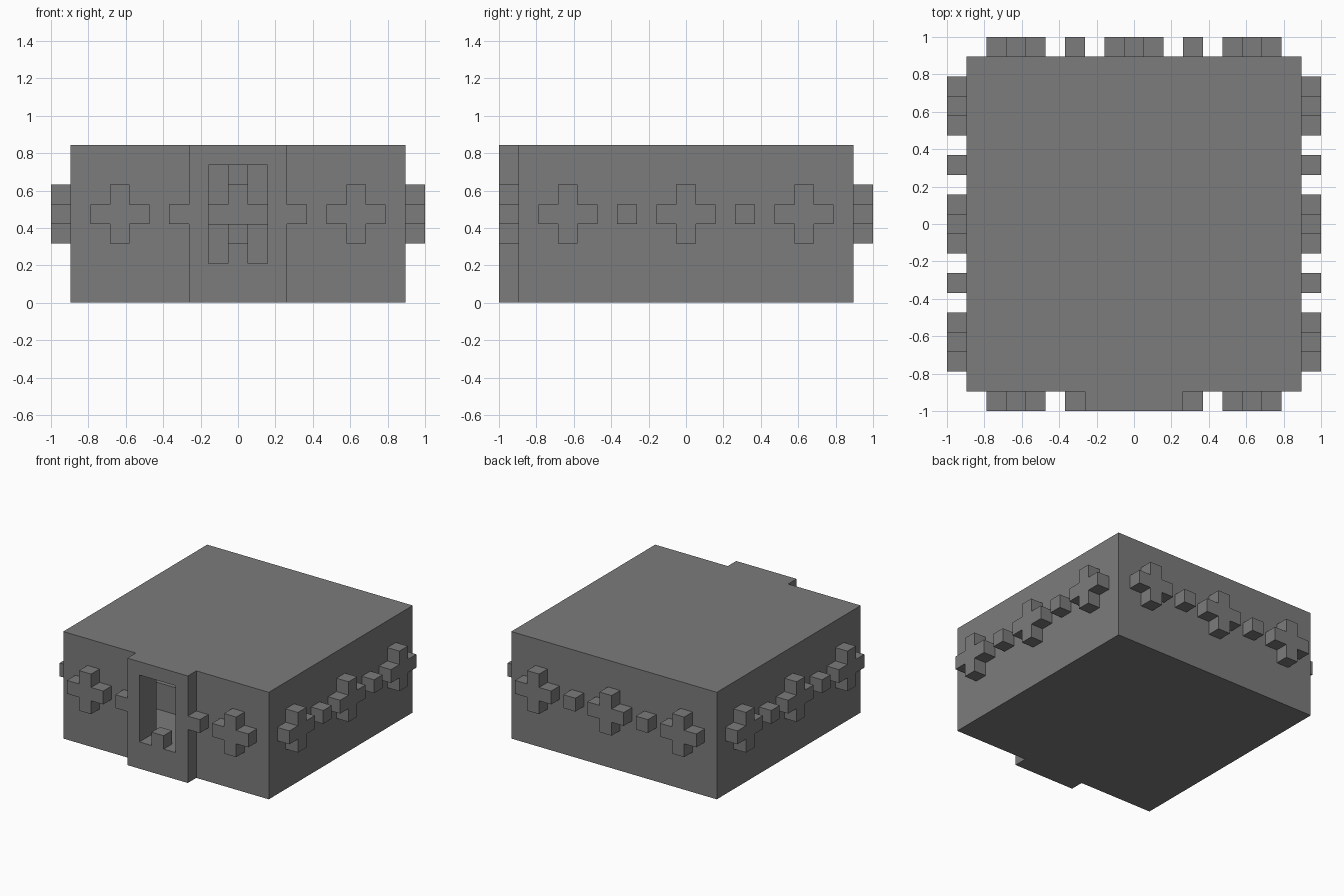
import bpy, bmesh
from math import pi
from mathutils import Matrix, Vector

old = bpy.data.objects.get("Cube")
if old:
    bpy.data.objects.remove(old, do_unlink=True)

U = 1 / 19  # modular block unit

stone = bpy.data.materials.new("grey_stone")
stone.use_nodes = True
stone.diffuse_color = (0.2, 0.2, 0.2, 1)
stone.node_tree.nodes["Principled BSDF"].inputs["Base Color"].default_value = (0.2, 0.2, 0.2, 1)


def prism(name, outline, sweep, place=Matrix()):
    """Extrude a closed outline (in units) along a vector, then place it."""
    bm = bmesh.new()
    face = bm.faces.new([bm.verts.new(Vector(p) * U) for p in outline])
    top = bmesh.ops.extrude_face_region(bm, geom=[face])["geom"]
    moved = [v for v in top if isinstance(v, bmesh.types.BMVert)]
    bmesh.ops.translate(bm, verts=moved, vec=Vector(sweep) * U)
    bmesh.ops.recalc_face_normals(bm, faces=bm.faces)
    bm.transform(place)
    mesh = bpy.data.meshes.new(name)
    bm.to_mesh(mesh)
    bm.free()
    mesh.materials.append(stone)
    obj = bpy.data.objects.new(name, mesh)
    bpy.context.collection.objects.link(obj)
    return obj


def box(name, lo, hi, place=Matrix()):
    (a, b, c), (d, e, f) = lo, hi
    return prism(name, [(a, b, c), (d, b, c), (d, e, c), (a, e, c)], (0, 0, f - c), place)


# Main block with the projecting doorway panel
plan = [(-17, -17), (-5, -17), (-5, -19), (5, -19), (5, -17), (17, -17), (17, 17), (-17, 17)]
body = prism("body", [(x, y, 0) for x, y in plan], (0, 0, 16))

# Hollow room with a raised rear floor, reached through the doorway
section = [(-15, 4), (-9, 4), (-9, 8), (15, 8), (15, 14), (-15, 14)]
room = prism("room_cutter", [(-15, y, z) for y, z in section], (30, 0, 0))
door = box("doorway_cutter", (-3, -21, 4), (3, -14, 14))
for cutter in (room, door):
    cutter.hide_render = True
    cutter.hide_set(True)
    cutter.display_type = 'WIRE'
    cut = body.modifiers.new(cutter.name, 'BOOLEAN')
    cut.operation = 'DIFFERENCE'
    cut.solver = 'EXACT'
    cut.object = cutter

# Small block on the door sill, and the raised step and cross inside
box("sill_block", (-1, -19, 4), (1, -17, 6))
box("inner_step", (-1, -10, 4), (1, -9, 8))
box("inner_pillar", (-1, 14, 8), (1, 15, 14))

# Plus-shaped studs, as an outline in the x-z plane
quarter = [(1, 3), (1, 1), (3, 1)]
plus = (quarter + [(x, -z) for x, z in reversed(quarter)]
        + [(-x, -z) for x, z in quarter] + [(-x, z) for x, z in reversed(quarter)])


def cross(name, x, y, depth, place=Matrix()):
    prism(name, [(x + px, y, 9 + pz) for px, pz in plus], (0, depth, 0), place)


cross("inner_cross", 0, 13, 2)

# Rows of crosses and square studs on all four walls
for turn, side in enumerate(("front", "left", "back", "right")):
    spin = Matrix.Rotation(turn * pi / 2, 4, 'Z')
    for x in (-12, 0, 12):
        if side == "front" and x == 0:
            continue
        cross(f"{side}_cross", x, -19, 2, spin)
    for x in (-6, 6):
        box(f"{side}_stud", (x - 1, -19, 8), (x + 1, -17, 10), spin)
